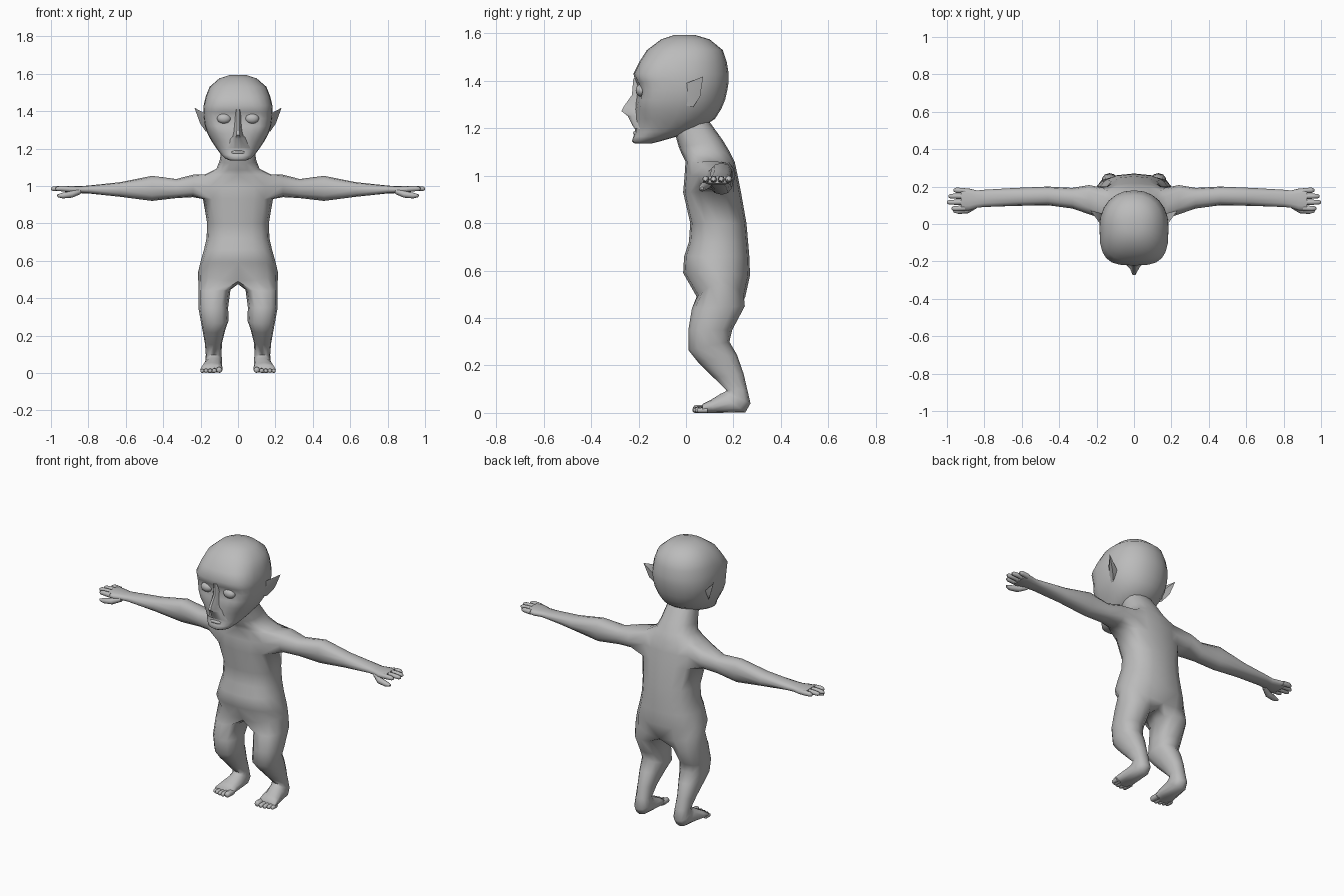
import bpy, bmesh, math
from mathutils import Vector

if "Cube" in bpy.data.objects:
    bpy.data.objects.remove(bpy.data.objects["Cube"])

skin = bpy.data.materials.new("grey_skin")
skin.diffuse_color = (0.5, 0.5, 0.5, 1)
skin.use_nodes = True
skin.node_tree.nodes["Principled BSDF"].inputs["Base Color"].default_value = skin.diffuse_color


def finish(bm, name, mirror=True, angle=60):
    """Mirror the right half, fix normals, shade smooth and link."""
    if mirror:
        bmesh.ops.mirror(bm, geom=bm.verts[:] + bm.edges[:] + bm.faces[:], axis='X', merge_dist=0.0005)
    bmesh.ops.recalc_face_normals(bm, faces=bm.faces)
    me = bpy.data.meshes.new(name)
    bm.to_mesh(me)
    bm.free()
    me.materials.append(skin)
    ob = bpy.data.objects.new(name, me)
    bpy.context.collection.objects.link(ob)
    bpy.ops.object.select_all(action='DESELECT')
    ob.select_set(True)
    bpy.context.view_layer.objects.active = ob
    bpy.ops.object.shade_smooth_by_angle(angle=math.radians(angle))
    return ob


def power(v, n):
    return math.copysign(abs(v) ** (2 / n), v)


def ring(front, back, x0, x1, angles, n=2.0, nf=None):
    """Rounded section between a front and a back (y, z) point; 0 deg is outward."""
    f, b = Vector((0, *front)), Vector((0, *back))
    pts = []
    for a in angles:
        c, s = math.cos(math.radians(a)), math.sin(math.radians(a))
        k = nf if nf and s < 0 else n
        p = (f + b) / 2 + (b - f) / 2 * power(s, k)
        p.x = (x0 + x1) / 2 + (x1 - x0) / 2 * power(c, k)
        pts.append(p)
    return pts


def skin_rings(bm, loops, closed=True):
    """Join successive loops of verts with quads."""
    for a, b in zip(loops, loops[1:]):
        for i in range(len(a) if closed else len(a) - 1):
            j = (i + 1) % len(a)
            bm.faces.new((a[i], a[j], b[j], b[i]))


def add(bm, pts):
    return [bm.verts.new(p) for p in pts]


def digit(bm, path, sides=8):
    """Finger or toe: rounded tube through (point, radius) stations."""
    d = (Vector(path[-1][0]) - Vector(path[0][0])).normalized()
    u = d.cross(Vector((0, 0, 1))).normalized()
    w = u.cross(d)
    loops = []
    for p, r in path:
        loops.append(add(bm, [Vector(p) + r * (u * math.cos(t) + w * math.sin(t))
                              for t in (2 * math.pi * i / sides for i in range(sides))]))
    skin_rings(bm, loops)
    bm.faces.new(loops[0])
    bm.faces.new(loops[-1])


# ---- body: half torso, arm and leg, then mirrored
bm = bmesh.new()
half = [-90 + 22.5 * i for i in range(9)]
torso = [  # z front, front y, z back, back y, half width
    (1.19, -.05, 1.24, .09, .085), (1.12, -.03, 1.15, .155, .098), (1.085, -.015, 1.10, .185, .115),
    (1.06, -.002, 1.06, .205, .18), (1.00, -.006, 1.00, .218, .195), (.93, -.012, .93, .232, .187),
    (.80, .018, .80, .255, .165), (.72, .012, .72, .262, .168), (.66, -.008, .66, .267, .182),
    (.59, -.012, .58, .27, .203)]
loops = [add(bm, ring((yf, zf), (yb, zb), -w, w, half, 2.4)) for zf, yf, zb, yb, w in torso]
low = ring((.045, .54), (.25, .54), -.213, .213, half, 2.3)
for p, a in zip(low, half):
    p.z -= .05 * math.sin(math.radians(a)) ** 2
loops.append(add(bm, low))
for lp in loops:
    lp[0].co.x = lp[-1].co.x = 0
for r in range(len(loops) - 1):
    for i in range(8):
        if not (r in (3, 4) and 2 <= i <= 5):       # opening for the arm
            bm.faces.new((loops[r][i], loops[r][i + 1], loops[r + 1][i + 1], loops[r + 1][i]))

# arm and palm
T, M, B = loops[3:6]
socket = T[2:7] + [M[6]] + B[6:1:-1] + [M[2]]
arm = [(.24, .13, .078, 1.0, .06), (.33, .138, .055, .986, .051), (.46, .15, .05, .987, .067),
       (.63, .145, .048, .981, .039), (.80, .137, .046, .981, .021), (.84, .133, .046, .98, .019),
       (.88, .131, .058, .98, .020), (.925, .131, .061, .984, .016)]
arm_loops = [socket]
for x, yc, ry, zc, rz in arm:
    arm_loops.append(add(bm, [(x, yc + ry * power(math.cos(math.radians(t)), 2.4),
                               zc + rz * power(math.sin(math.radians(t)), 2.4))
                              for t in (150 - 30 * i for i in range(12))]))
skin_rings(bm, arm_loops)
bm.faces.new(arm_loops[-1])

# leg and foot
crotch = add(bm, [(0, y, .475) for y in (.2, .15, .1)])
leg = [  # front (y, z), back (y, z), inner x, outer x
    ((.025, .44), (.248, .45), .04, .212), ((.01, .35), (.195, .35), .053, .212),
    ((.01, .265), (.183, .30), .05, .20), ((.05, .215), (.215, .245), .068, .19),
    ((.115, .15), (.243, .165), .086, .177), ((.172, .095), (.258, .10), .088, .172),
    ((.162, .088), (.272, .04), .085, .175), ((.145, .08), (.25, .002), .085, .18),
    ((.105, .055), (.12, 0), .083, .195), ((.07, .038), (.07, 0), .084, .203)]
ang = [-120 + 30 * i for i in range(12)]
leg_loops = [loops[-1] + crotch]
leg_loops += [add(bm, ring(f, b, x0, x1, ang, 2.3)) for f, b, x0, x1 in leg]
skin_rings(bm, leg_loops)
bm.faces.new(leg_loops[-1])
finish(bm, "body", angle=75)

# ---- fingers and thumb
bm = bmesh.new()
for y, tip in ((.085, .975), (.117, 1.0), (.148, .992), (.178, .965)):
    yt = .131 + (y - .131) * 1.05
    digit(bm, [((.905, y, .983), .015), ((.95, yt, .986), .014), ((tip - .01, yt, .985), .012), ((tip, yt, .984), .006)])
digit(bm, [((.845, .10, .972), .016), ((.89, .075, .955), .018), ((.94, .068, .948), .015), ((.965, .068, .947), .007)])
finish(bm, "fingers")

# ---- toes
bm = bmesh.new()
for x, tip, r in ((.100, .030, .017), (.126, .028, .013), (.149, .032, .012), (.171, .038, .012), (.191, .046, .011)):
    digit(bm, [((x, .09, r), r), ((x, tip + .02, r), r), ((x, tip + .006, r * .95), r * .9), ((x, tip, r * .9), r * .5)])
finish(bm, "toes")

# ---- head
bm = bmesh.new()
head = [  # z, front y, back y, half width, front squareness
    (1.593, -.05, .04, .045, 2.2), (1.575, -.105, .10, .10, 2.3), (1.53, -.165, .155, .152, 2.5),
    (1.48, -.197, .172, .172, 2.8), (1.43, -.222, .18, .184, 3.2), (1.395, -.212, .18, .185, 3.2),
    (1.36, -.207, .174, .183, 3.2), (1.32, -.212, .165, .177, 3.1), (1.28, -.215, .148, .163, 2.9),
    (1.24, -.216, .122, .142, 2.7), (1.205, -.215, .07, .118, 2.5), (1.185, -.214, .02, .104, 2.4),
    (1.165, -.222, -.04, .088, 2.3), (1.145, -.228, -.11, .066, 2.2), (1.135, -.215, -.15, .04, 2.0)]
loops = [add(bm, ring((yf, z), (yb, z), -w, w, [15 * i for i in range(24)], 2.15, nf))
         for z, yf, yb, w, nf in head]
skin_rings(bm, loops)
bm.faces.new(loops[0])
bm.faces.new(loops[-1])
# hollow the eye sockets and the cheeks below them
for v in bm.verts:
    if v.co.y < -.08:
        d = ((abs(v.co.x) - .075) / .045) ** 2 + ((v.co.z - 1.355) / .035) ** 2
        e = ((abs(v.co.x) - .09) / .04) ** 2 + ((v.co.z - 1.24) / .04) ** 2
        v.co.y += .022 * math.exp(-d) + .012 * math.exp(-e)
finish(bm, "head", mirror=False, angle=80)

# ---- eyes
bm = bmesh.new()
bmesh.ops.create_uvsphere(bm, u_segments=16, v_segments=10, radius=1)
for v in bm.verts:
    v.co = Vector((.075 + .037 * v.co.x, -.188 + .024 * v.co.y, 1.36 + .027 * v.co.z))
finish(bm, "eyes")

# ---- nose with the sloping upper lip
bm = bmesh.new()
nose = [(1.41, -.222, .010), (1.34, -.228, .013), (1.29, -.264, .017), (1.272, -.272, .02),
        (1.252, -.246, .032), (1.20, -.219, .045)]
loops = [add(bm, [(-w * 1.5, -.195, z), (-w, (yf - .21) / 2, z), (-w * .4, yf, z),
                  (w * .4, yf, z), (w, (yf - .21) / 2, z), (w * 1.5, -.195, z)]) for z, yf, w in nose]
skin_rings(bm, loops)
bm.faces.new(loops[0])
bm.faces.new(loops[-1])
finish(bm, "nose", mirror=False, angle=40)

# ---- lower lip
bm = bmesh.new()
digit(bm, [((-.04, -.205, 1.178), .004), ((-.02, -.214, 1.18), .009), ((.02, -.214, 1.18), .009), ((.04, -.205, 1.178), .004)])
finish(bm, "lower_lip", mirror=False)

# ---- pointed ears: a rim joined to an inner and an outer centre
bm = bmesh.new()
rim = add(bm, [(.172, -.012, 1.385), (.160, -.022, 1.30), (.172, .03, 1.29), (.203, .06, 1.335), (.233, .072, 1.418)])
for centre in ((.183, .012, 1.35), (.165, .055, 1.35)):
    c = bm.verts.new(centre)
    for i in range(5):
        bm.faces.new((rim[i], rim[(i + 1) % 5], c))
finish(bm, "ears", angle=50)
